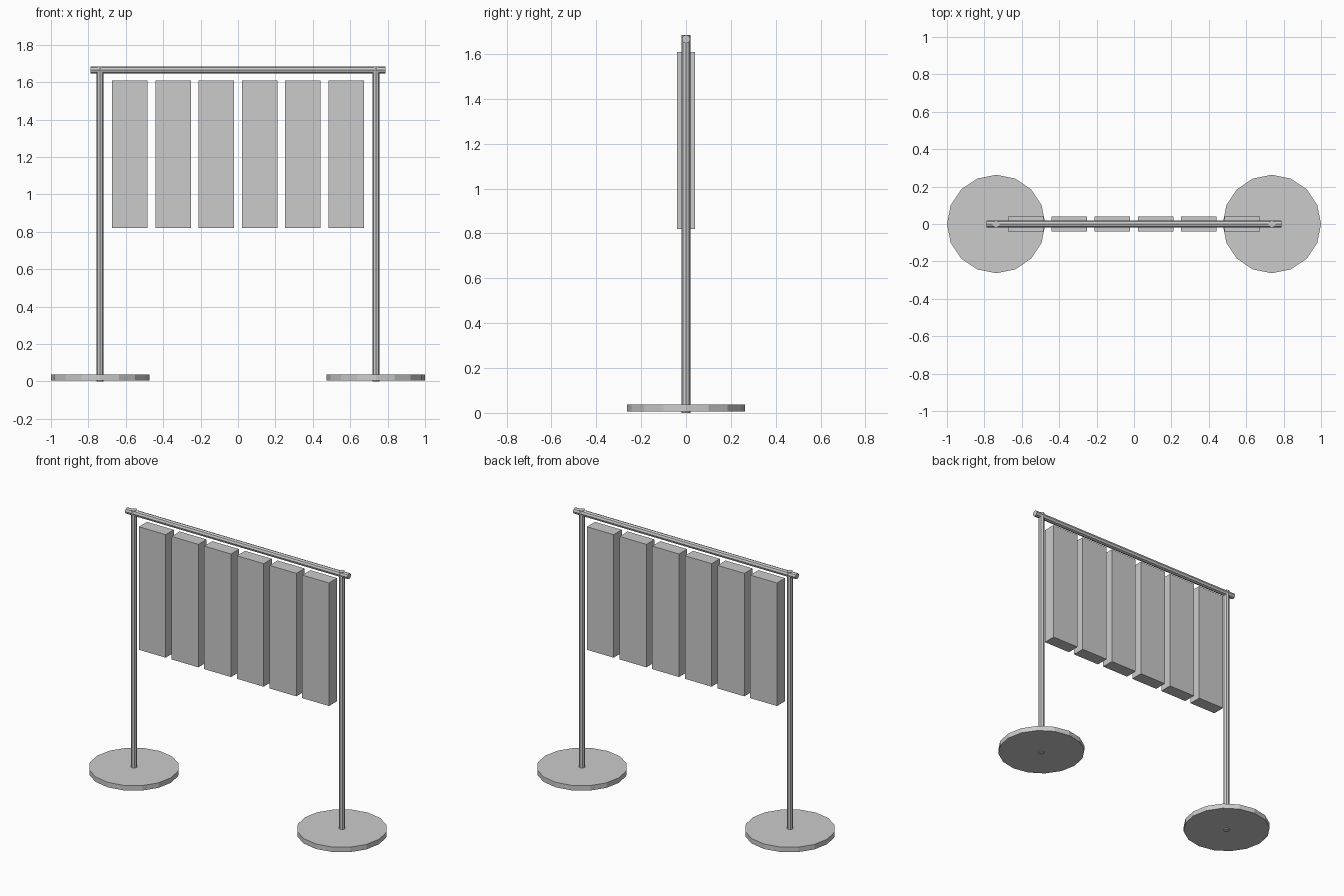
import bpy
from math import pi

if "Cube" in bpy.data.objects:
    bpy.data.objects.remove(bpy.data.objects["Cube"])

POST_X = 0.737
BAR_Z = 1.666


def cylinder(name, sides, radius, length, loc, rot=(0, 0, 0)):
    bpy.ops.mesh.primitive_cylinder_add(vertices=sides, radius=radius, depth=length,
                                        location=loc, rotation=rot)
    bpy.context.object.name = name


def box(name, size, loc):
    bpy.ops.mesh.primitive_cube_add(size=1, location=loc)
    ob = bpy.context.object
    ob.name = name
    ob.scale = size
    bpy.ops.object.transform_apply(location=False, rotation=False, scale=True)


# Round foot plates and upright posts
for side, s in (("left", -1), ("right", 1)):
    cylinder(f"{side}_base", 16, 0.263, 0.032, (s * POST_X, 0, 0.022))
    cylinder(f"{side}_post", 8, 0.019, 1.685, (s * POST_X, 0, 1.685 / 2))

# Horizontal rail across the top
cylinder("top_rail", 8, 0.019, 1.576, (0, 0, BAR_Z), (0, pi / 2, 0))

# Row of hanging garment blocks
for i in range(6):
    box(f"hanging_garment_{i + 1}", (0.19, 0.082, 0.788),
        ((i - 2.5) * 0.2315, 0, 1.214))
